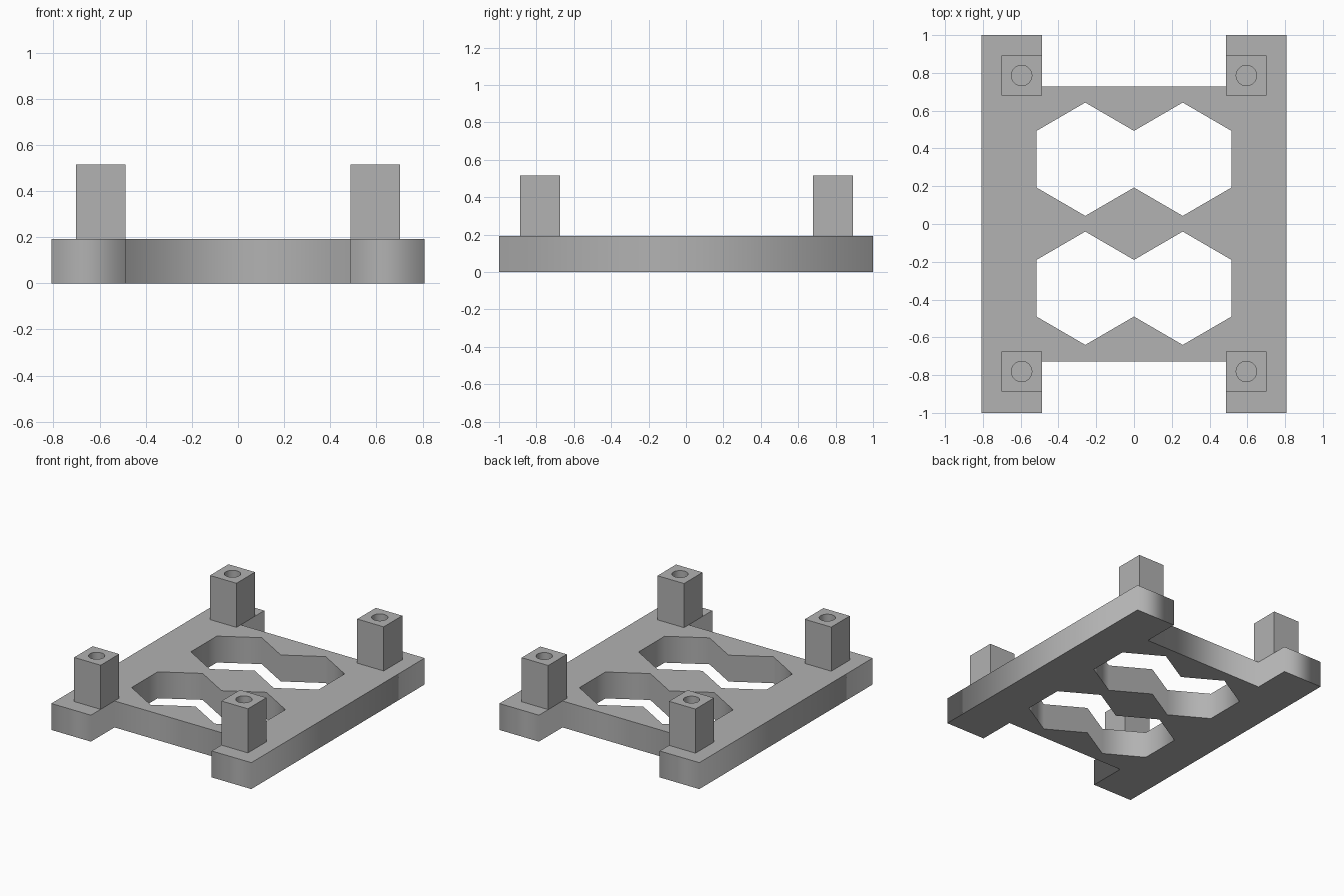
import bpy, bmesh
from math import cos, sin, tau

cube = bpy.data.objects.get("Cube")
if cube:
    bpy.data.objects.remove(cube)

grey = bpy.data.materials.new("matte grey")
grey.use_nodes = True
grey.diffuse_color = (0.445, 0.445, 0.445, 1)
grey.node_tree.nodes["Principled BSDF"].inputs["Base Color"].default_value = grey.diffuse_color

PLATE_TOP, POST_TOP = 0.193, 0.515


def extruded(name, loops, z0, z1):
    """Solid made from an outline with holes, extruded from z0 to z1."""
    curve = bpy.data.curves.new(name + "_profile", "CURVE")
    curve.dimensions, curve.fill_mode = "2D", "BOTH"
    curve.extrude = (z1 - z0) / 2
    for loop in loops:
        spline = curve.splines.new("POLY")
        spline.points.add(len(loop) - 1)
        for point, (x, y) in zip(spline.points, loop):
            point.co = (x, y, 0, 1)
        spline.use_cyclic_u = True
    profile = bpy.data.objects.new(name + "_profile", curve)
    mesh = bpy.data.meshes.new_from_object(profile)
    bpy.data.objects.remove(profile)

    # Weld caps to walls and put the solid at its height
    bm = bmesh.new()
    bm.from_mesh(mesh)
    bmesh.ops.remove_doubles(bm, verts=bm.verts, dist=0.0001)
    bmesh.ops.recalc_face_normals(bm, faces=bm.faces)
    bmesh.ops.translate(bm, verts=bm.verts, vec=(0, 0, (z0 + z1) / 2))
    bm.to_mesh(mesh)
    bm.free()
    mesh.name = name
    mesh.materials.clear()
    mesh.materials.append(grey)
    obj = bpy.data.objects.new(name, mesh)
    bpy.context.collection.objects.link(obj)
    return obj


def mirrored(quarter):
    """Closed loop from a quarter running from the +x side to the +y side."""
    left = quarter + [(-x, y) for x, y in reversed(quarter) if x > 0]
    return left + [(-x, -y) for x, y in left]


# Base plate: H-shaped outline with two double-hexagon openings
outline = mirrored([(0.808, 1.0), (0.488, 1.0), (0.488, 0.728)])
opening = mirrored([(0.516, 0.15), (0.258, 0.30), (0, 0.15)])
openings = [[(x, y + c) for x, y in opening] for c in (0.343, -0.34)]
extruded("base_plate", [outline] + openings, 0, PLATE_TOP)

# Square corner posts with a round bore
half, bore, sides = 0.107, 0.054, 48
square = [(-half, -half), (half, -half), (half, half), (-half, half)]
circle = [(bore * cos(tau * i / sides), bore * sin(tau * i / sides)) for i in range(sides)]
for end, cy in (("front", -0.781), ("back", 0.786)):
    for side, cx in (("left", 0.595), ("right", -0.595)):
        loops = [[(x + cx, y + cy) for x, y in loop] for loop in (square, circle)]
        post = extruded(f"{end}_{side}_post", loops, PLATE_TOP, POST_TOP)
        # Smooth only the bore walls
        for face in post.data.polygons:
            near = (face.center.x - cx) ** 2 + (face.center.y - cy) ** 2 < (bore * 1.05) ** 2
            face.use_smooth = near and abs(face.normal.z) < 0.5
        for edge in post.data.edges:
            a, b = (post.data.vertices[i].co for i in edge.vertices)
            edge.use_edge_sharp = abs(a.z - b.z) < 0.001
